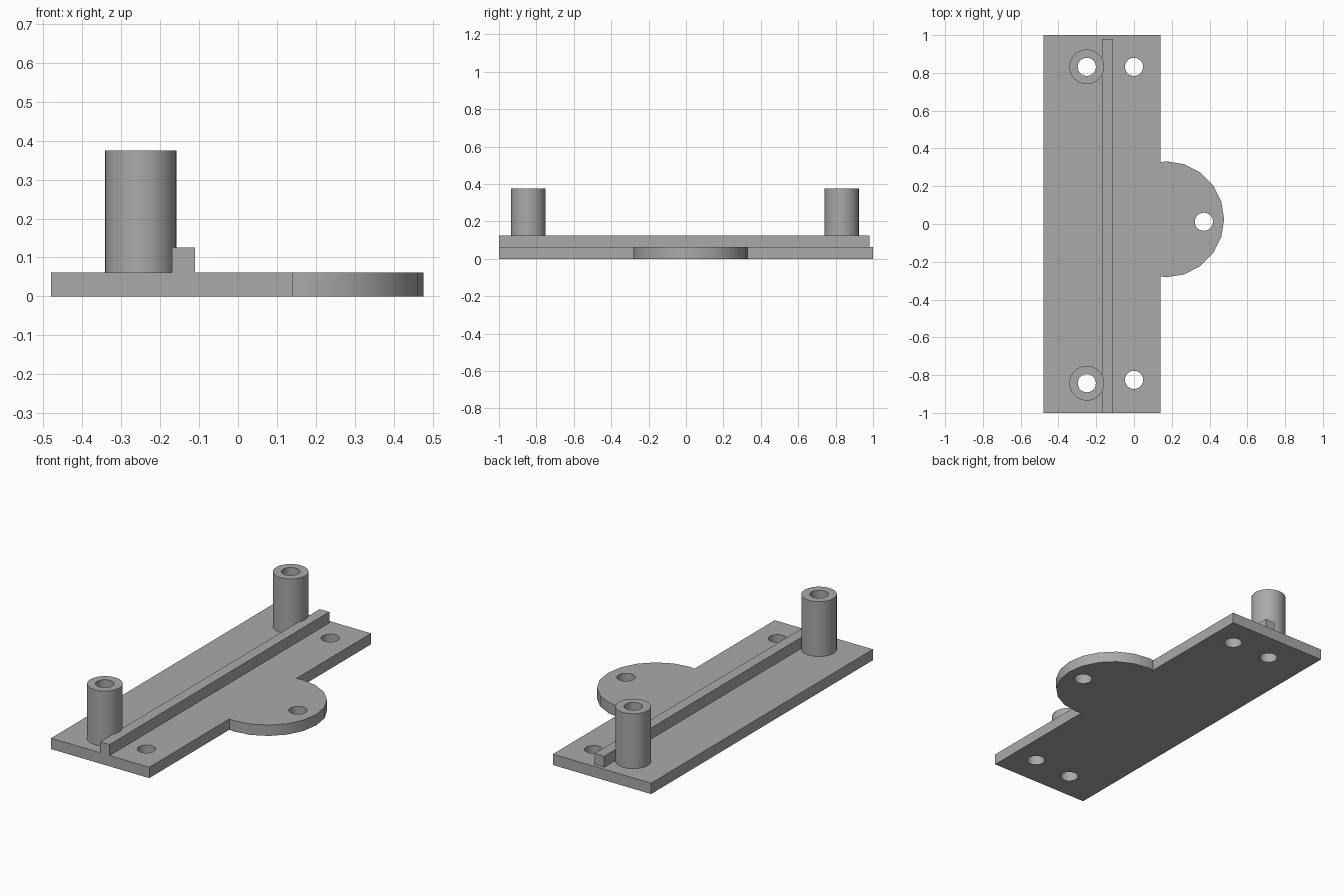
import bpy, bmesh, math

cube = bpy.data.objects.get("Cube")
if cube:
    bpy.data.objects.remove(cube, do_unlink=True)

grey = bpy.data.materials.new("plain grey")
grey.use_nodes = True
grey.diffuse_color = (0.4, 0.4, 0.4, 1)
grey.node_tree.nodes["Principled BSDF"].inputs["Base Color"].default_value = grey.diffuse_color

PLATE_TOP, RAIL_TOP, BOSS_TOP = 0.062, 0.125, 0.375
HOLE_R, BOSS_R, LUG_R = 0.048, 0.092, 0.307


def prism(name, outline, z0, z1):
    """Extrude a flat counter-clockwise outline from z0 to z1."""
    bm = bmesh.new()
    face = bm.faces.new([bm.verts.new((x, y, z0)) for x, y in outline])
    top = bmesh.ops.extrude_face_region(bm, geom=[face])["geom"]
    bmesh.ops.translate(bm, vec=(0, 0, z1 - z0),
                        verts=[v for v in top if isinstance(v, bmesh.types.BMVert)])
    bmesh.ops.recalc_face_normals(bm, faces=bm.faces)
    mesh = bpy.data.meshes.new(name)
    bm.to_mesh(mesh)
    bm.free()
    mesh.materials.append(grey)
    obj = bpy.data.objects.new(name, mesh)
    bpy.context.collection.objects.link(obj)
    return obj


def arc(cx, cy, r, start, end, steps):
    angles = [math.radians(start + (end - start) * i / steps) for i in range(steps + 1)]
    return [(cx + r * math.cos(a), cy + r * math.sin(a)) for a in angles]


def circle(cx, cy, r, sides=32):
    return arc(cx, cy, r, 0, 360, sides)[:-1]


def drill(obj, x, y):
    """Cut a round hole right through an object and apply it."""
    cutter = prism("hole_cutter", circle(x, y, HOLE_R), -0.1, 0.5)
    cutter.hide_render = True
    mod = obj.modifiers.new("hole", "BOOLEAN")
    mod.operation, mod.solver, mod.object = "DIFFERENCE", "EXACT", cutter
    bpy.context.view_layer.objects.active = obj
    bpy.ops.object.modifier_apply(modifier=mod.name)
    bpy.data.objects.remove(cutter, do_unlink=True)


# Base plate with the rounded lug on its left edge
lug = arc(0.17, 0.025, LUG_R, -90, 90, 10)
outline = [(-0.48, -1), (0.14, -1), (0.14, -0.277), *lug, (0.14, 0.327), (0.14, 1), (-0.48, 1)]
plate = prism("base_plate", outline, 0, PLATE_TOP)

# Raised rail, stopping just short of the back edge
rail = prism("rail", [(-0.17, -1), (-0.11, -1), (-0.11, 0.98), (-0.17, 0.98)],
             PLATE_TOP, RAIL_TOP)

# Hollow bosses, bored through the plate
parts = [plate, rail]
for name, y in (("front_boss", -0.843), ("back_boss", 0.832)):
    boss = prism(name, circle(-0.25, y, BOSS_R), PLATE_TOP, BOSS_TOP)
    drill(boss, -0.25, y)
    drill(plate, -0.25, y)
    parts.append(boss)

# Screw holes in the plate and lug
for x, y in ((0, -0.825), (0, 0.832), (0.37, 0.012)):
    drill(plate, x, y)

# Smooth the round walls, keep the edges crisp
bpy.ops.object.select_all(action="DESELECT")
for obj in parts:
    obj.select_set(True)
bpy.context.view_layer.objects.active = plate
bpy.ops.object.shade_smooth_by_angle(angle=math.radians(30))
